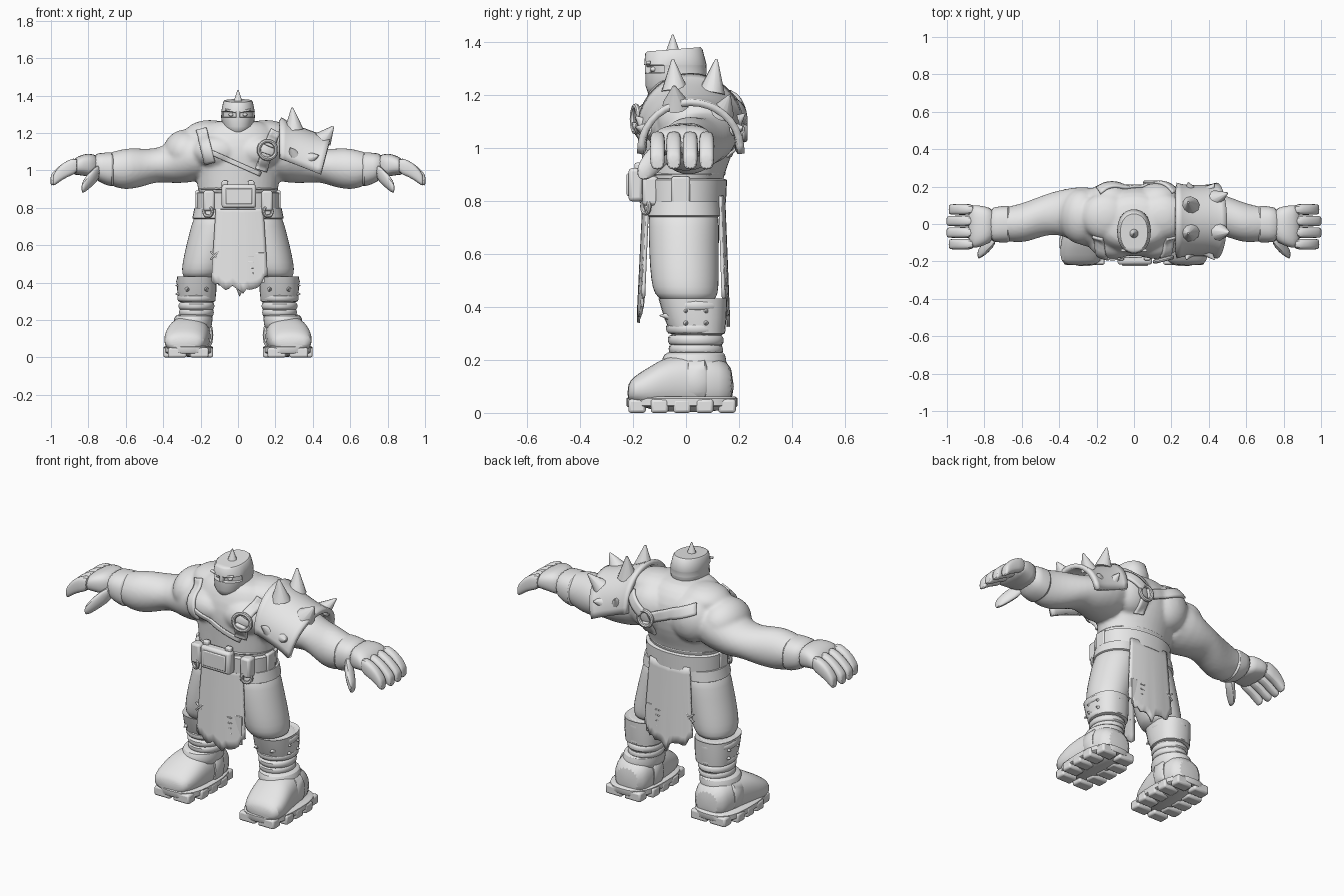
import bpy, bmesh, math, random
from mathutils import Vector, Matrix
from mathutils.bvhtree import BVHTree

random.seed(4)
cube = bpy.data.objects.get("Cube")
if cube:
    bpy.data.objects.remove(cube)

grey = bpy.data.materials.new("clay_grey")
grey.use_nodes = True
grey.diffuse_color = (0.8, 0.8, 0.8, 1)
for node in grey.node_tree.nodes:
    if node.type == 'BSDF_PRINCIPLED':
        node.inputs["Base Color"].default_value = grey.diffuse_color

SIDES = (("left", 1), ("right", -1))


def finish(bm, name, subsurf=0, bevel=0, thick=0):
    bmesh.ops.recalc_face_normals(bm, faces=bm.faces)
    mesh = bpy.data.meshes.new(name)
    bm.to_mesh(mesh)
    bm.free()
    mesh.shade_smooth()
    mesh.set_sharp_from_angle(angle=math.radians(42))
    mesh.materials.append(grey)
    obj = bpy.data.objects.new(name, mesh)
    bpy.context.collection.objects.link(obj)
    if thick:
        mod = obj.modifiers.new("thickness", 'SOLIDIFY')
        mod.thickness, mod.offset = thick, 0
    if bevel:
        mod = obj.modifiers.new("bevel", 'BEVEL')
        mod.width, mod.segments = bevel, 2
    if subsurf:
        mod = obj.modifiers.new("smooth", 'SUBSURF')
        mod.levels = mod.render_levels = subsurf
    return obj


def loft(bm, rings, axis='z', s=1, seg=20, power=2.0):
    """Skin superellipse rings: (along, centre a, centre b, radius a, radius b)."""
    loops = []
    for t, ca, cb, ra, rb in rings:
        loop = []
        for i in range(seg):
            c, d = math.cos(math.tau * i / seg), math.sin(math.tau * i / seg)
            a = ca + ra * math.copysign(abs(c) ** (2 / power), c)
            b = cb + rb * math.copysign(abs(d) ** (2 / power), d)
            p = {'x': (t, a, b), 'y': (a, t, b), 'z': (a, b, t)}[axis]
            loop.append(bm.verts.new((p[0] * s, p[1], p[2])))
        loops.append(loop)
    for lo, hi in zip(loops, loops[1:]):
        for i in range(seg):
            j = (i + 1) % seg
            bm.faces.new((lo[i], lo[j], hi[j], hi[i]))
    bm.faces.new(loops[0])
    bm.faces.new(loops[-1])


def part(name, rings, axis='z', s=1, subsurf=1, **shape):
    bm = bmesh.new()
    loft(bm, rings, axis, s, **shape)
    return finish(bm, name, subsurf)


def ball(bm, loc, size):
    m = Matrix.Translation(loc) @ Matrix.Diagonal((*size, 1))
    bmesh.ops.create_uvsphere(bm, u_segments=16, v_segments=10, radius=1, matrix=m)


def box(name, loc, size, bevel=0.01, turn=0):
    bm = bmesh.new()
    m = Matrix.Translation(loc) @ Matrix.Rotation(turn, 4, 'Y') @ Matrix.Diagonal((*size, 1))
    bmesh.ops.create_cube(bm, size=1, matrix=m)
    return finish(bm, name, bevel=bevel)


def spike(name, base, tip, radius):
    base, tip = Vector(base), Vector(tip)
    d = tip - base
    m = Matrix.Translation((base + tip) / 2) @ d.to_track_quat('Z', 'Y').to_matrix().to_4x4()
    bm = bmesh.new()
    bmesh.ops.create_cone(bm, cap_ends=True, segments=10, radius1=radius,
                          radius2=radius * 0.1, depth=d.length, matrix=m)
    return finish(bm, name)


def ring(name, loc, radius, tube, turn):
    bm = bmesh.new()
    prof = [bm.verts.new((radius + tube * math.cos(a), 0, tube * math.sin(a)))
            for a in (math.tau * i / 8 for i in range(8))]
    edges = [bm.edges.new((prof[i], prof[i - 1])) for i in range(8)]
    bmesh.ops.spin(bm, geom=prof + edges, cent=(0, 0, 0), axis=(0, 0, 1),
                   angle=math.tau, steps=24, use_merge=True)
    m = Matrix.Translation(loc) @ Matrix.Rotation(turn, 4, 'Z') @ Matrix.Rotation(math.pi / 2, 4, 'X')
    bmesh.ops.transform(bm, matrix=m, verts=bm.verts)
    return finish(bm, name)


def surface(obj):
    bpy.context.view_layer.update()
    return BVHTree.FromObject(obj, bpy.context.evaluated_depsgraph_get())


def grid(name, cols, rows, point, thick):
    bm = bmesh.new()
    v = [[bm.verts.new(point(i / cols, j / rows)) for j in range(rows + 1)] for i in range(cols + 1)]
    for i in range(cols):
        for j in range(rows):
            bm.faces.new((v[i][j], v[i + 1][j], v[i + 1][j + 1], v[i][j + 1]))
    return finish(bm, name, thick=thick)


# Muscular torso and arms, fused into one skin
bm = bmesh.new()
loft(bm, [(.76, 0, -.01, .2, .14), (.88, 0, -.015, .215, .15), (.98, 0, .005, .228, .175),
          (1.08, 0, .015, .25, .195), (1.17, 0, .015, .25, .18), (1.24, 0, .01, .2, .14),
          (1.27, 0, -.01, .11, .09)])
for side, s in SIDES:
    loft(bm, [(.13, .02, 1.09, .17, .14), (.28, .04, 1.075, .165, .145), (.36, .06, 1.04, .13, .11),
              (.43, .06, 1.03, .115, .09), (.5, .04, 1.015, .11, .1), (.57, .012, 1.01, .11, .113),
              (.64, 0, 1.005, .1, .106), (.7, 0, 1.01, .09, .08), (.76, 0, 1.02, .08, .065)], 'x', s)
    ball(bm, (s * .11, -.095, 1.1), (.14, .095, .09))   # chest
    ball(bm, (s * .15, .04, 1.195), (.14, .13, .075))   # neck muscle
    ball(bm, (s * .13, .125, 1.1), (.13, .1, .13))      # upper back
    ball(bm, (s * .28, .04, 1.1), (.125, .155, .12))    # shoulder
    ball(bm, (s * .43, .05, 1.04), (.1, .1, .08))       # upper arm
body = finish(bm, "body", subsurf=1)
mod = body.modifiers.new("fuse", 'REMESH')
mod.mode, mod.voxel_size, mod.use_smooth_shade = 'VOXEL', 0.011, True
mod = body.modifiers.new("soften", 'SMOOTH')
mod.factor, mod.iterations = 0.5, 4
skin = surface(body)

# Gloves and hands
for side, s in SIDES:
    part(side + "_glove_cuff", [(.66, 0, 1.005, .09, .08), (.67, 0, 1.005, .102, .096),
         (.72, -.002, 1.01, .096, .084), (.78, -.005, 1.025, .095, .068)], 'x', s, power=2.4)
    part(side + "_palm", [(.74, -.002, 1.018, .085, .064), (.8, -.01, 1.03, .105, .064),
         (.85, -.014, 1.028, .118, .052), (.89, -.014, 1.015, .112, .04)], 'x', s, power=2.8)
    for n in range(4):
        y = .078 - n * .062
        end = 1.003 - .012 * (n in (0, 3))
        part(f"{side}_finger_{n + 1}", [(.85, y, 1.03, .029, .045), (.91, y, 1.012, .03, .045),
             (.955, y, .982, .029, .044), (end - .01, y, .953, .028, .036), (end, y, .945, .023, .026)],
             'x', s, seg=12, power=3.2)
    part(side + "_thumb", [(.735, -.07, 1.0, .035, .045), (.78, -.115, .962, .042, .048),
         (.82, -.15, .92, .034, .04), (.838, -.165, .903, .024, .026)], 'x', s, seg=12, power=2.5)

# Helmet with recessed eye slit
bm = bmesh.new()
loft(bm, [(1.19, 0, -.05, .035, .07), (1.203, 0, -.048, .06, .094), (1.235, 0, -.044, .083, .109),
          (1.283, 0, -.038, .09, .116), (1.286, 0, -.038, .09, .116), (1.312, 0, -.039, .089, .116),
          (1.315, 0, -.04, .09, .118), (1.366, 0, -.046, .079, .108), (1.373, 0, -.046, .073, .1)],
     seg=36, power=2.2)
for v in bm.verts:
    if 1.284 < v.co.z < 1.314 and v.co.y < -.09:
        v.co.y += .022
    if v.co.z > 1.35:
        v.co.z += .08 * (v.co.y + .05)
finish(bm, "helmet")
part("neck", [(1.14, 0, -.01, .1, .1), (1.22, 0, -.02, .075, .08), (1.28, 0, -.02, .07, .08)])
spike("helmet_spike", (0, -.05, 1.36), (0, -.05, 1.43), .028)
box("nose_bar", (0, -.143, 1.3), (.02, .022, .04), .005)
for side, s in SIDES:
    bm = bmesh.new()
    ball(bm, (s * .037, -.122, 1.298), (.013, .014, .01))
    finish(bm, side + "_eye")
    box(side + "_brow", (s * .036, -.142, 1.318), (.07, .016, .012), .004, turn=s * -.2)

# Spiked shoulder plate arched over the left arm
def pad_point(u, v):
    a = math.pi * (1.04 * v - .02)
    flare = 1 + .07 * abs(2 * u - 1) ** 3
    x = .225 + .22 * u + .05 * u * math.sin(a)
    z = 1.075 - .085 * u + (.185 - .015 * u) * flare * math.sin(a)
    return (x, .018 - .178 * flare * math.cos(a), z)

pad = grid("shoulder_plate", 10, 18, pad_point, .026)
shell = surface(pad)
for n, (x, y, z, r) in enumerate([(.29, -.05, 1.335, .052), (.29, .115, 1.335, .052),
        (.51, -.045, 1.235, .052), (.5, .165, 1.2, .045), (.43, -.19, 1.08, .03),
        (.28, -.19, 1.12, .03), (.29, .222, 1.13, .03), (.43, .215, 1.08, .03)]):
    tip = Vector((x, y, z))
    aim = (Vector((.31 if x < .4 else .37, y * .65, 1.06)) - tip).normalized()
    base = shell.ray_cast(tip, aim)[0] or shell.find_nearest(tip)[0]
    spike(f"plate_spike_{n + 1}", base + aim * .02, tip, r)

# Straps lying on the chest and back
def strap(name, start, end, width, face, thick=.016):
    a, b = Vector(start), Vector(end)
    across = (b - a).orthogonal().normalized() * width

    def point(u, v):
        p = a.lerp(b, u) + across * (v - .5)
        origin = Vector((p.x, face * .5, p.y))
        hit = skin.ray_cast(origin, Vector((0, -face, 0)))[0] or skin.find_nearest(origin)[0]
        return hit + Vector((0, face * .005, 0))
    return grid(name, 16, 4, point, thick)

strap("chest_strap_right", (-.195, 1.22), (-.15, 1.04), .055, -1)
strap("chest_strap_diagonal", (-.15, 1.1), (.12, .98), .025, -1, .01)
strap("chest_strap_upper", (.165, 1.13), (.2, 1.21), .055, -1)
strap("chest_strap_tab", (.12, 1.0), (.15, 1.09), .055, -1, .03)
strap("back_strap_long", (-.19, 1.19), (.08, 1.08), .055, 1)
strap("back_strap_upper", (.12, 1.1), (.22, 1.17), .055, 1)
strap("back_strap_tab", (.1, .97), (.1, 1.05), .055, 1)
ring("chest_ring", (.158, -.19, 1.11), .048, .011, .25)
ring("back_ring", (.1, .222, 1.075), .042, .011, 0)

# Belt, buckle and hanging rings
part("belt", [(.79, 0, -.012, .213, .155), (.795, 0, -.012, .222, .163), (.88, 0, -.012, .224, .167),
              (.885, 0, -.012, .215, .155)], subsurf=0, seg=40, power=2.2)
part("belt_roll", [(.885, 0, -.01, .2, .15), (.9, 0, -.01, .22, .162), (.92, 0, -.005, .215, .16)], seg=32)
box("buckle", (.005, -.19, .862), (.185, .055, .126), .014)
box("buckle_plate", (.005, -.218, .862), (.14, .012, .085), .005)
for side, s in SIDES:
    box(side + "_belt_clasp", (s * .155, -.135, .838), (.06, .06, .11), .012)
    box(side + "_buckle_tab", (s * .07, -.18, .925), (.035, .03, .04), .008)
    box(side + "_hip_clasp", (s * .215, -.02, .838), (.025, .07, .11), .008)
    ring(side + "_belt_ring", (s * .16, -.152, .78), .026, .009, s * .5)

# Ragged cloths, front and back
for face, name, top, slope in ((-1, "front_cloth", .158, .022), (1, "back_cloth", .142, .018)):
    rag = [random.uniform(-.025, .025) for i in range(17)]

    def cloth(u, v):
        x = .008 + (2 * u - 1) * (.125 + .025 * v)
        low = .345 + .075 * abs(2 * u - 1) + rag[round(u * 16)]
        z = .82 + (low - .82) * v
        return (x, face * (top + slope * v - .8 * x * x), z)
    grid(name, 16, 10, cloth, .012)
    y = face * (top + slope * .7)
    box(name + "_patch", (.105, y - face * .008, .48), (.075, .009, .16), .003)
    for n in range(5):
        box(f"{name}_stitch_{n + 1}", (.068, y, .42 + n * .03), (.03, .008, .007), .002)
    for n in (-1, 1):
        box(f"{name}_cross_{n}", (-.125, y - face * .01, .545), (.065, .012, .01), .003, turn=n * .75)

# Trousers, shin guards and boots
for side, s in SIDES:
    part(side + "_trouser", [(.82, .1, -.01, .118, .135), (.7, .125, -.008, .128, .135),
         (.6, .153, -.008, .125, .133), (.5, .178, -.004, .122, .13), (.45, .19, 0, .112, .122),
         (.415, .2, .01, .088, .1)], s=s)
    part(side + "_hip_flap", [(.8, .108, -.008, .125, .135), (.745, .118, -.008, .126, .138),
         (.74, .118, -.008, .118, .13)], s=s, subsurf=0, seg=28)
    part(side + "_shin", [(.45, .21, .025, .09, .105), (.3, .218, .04, .09, .095),
         (.18, .225, .05, .088, .095)], s=s)
    part(side + "_shin_guard", [(.425, .22, .03, .088, .11), (.432, .22, .026, .105, .13),
         (.36, .22, .035, .105, .118), (.3, .22, .045, .098, .102), (.295, .22, .045, .085, .09)],
         s=s, subsurf=0, seg=28, power=2.4)
    for n, (z, r) in enumerate(((.405, .11), (.318, .104), (.275, .097), (.24, .094))):
        part(f"{side}_shin_band_{n + 1}", [(z - .024, .222, .038, r - .008, r), (z - .012, .222, .038, r, r + .01),
             (z + .012, .222, .036, r, r + .01), (z + .024, .222, .036, r - .008, r)], s=s, seg=24)
    for n in range(4):
        y, z = .075 * (n % 2), .34 + .045 * (n // 2)
        spike(f"{side}_shin_stud_{n + 1}", (s * .305, y, z), (s * .334, y, z), .016)
    for n, x in enumerate((.17, .27)):
        spike(f"{side}_front_stud_{n + 1}", (s * x, -.06, .365), (s * x, -.1, .368), .017)
    part(side + "_boot", [(-.222, .287, .075, .075, .03), (-.2, .285, .085, .108, .053),
         (-.13, .278, .095, .12, .084), (-.07, .268, .11, .118, .107), (.04, .255, .115, .112, .115),
         (.13, .25, .11, .106, .105), (.182, .25, .1, .075, .07)], 'y', s, power=2.4)
    part(side + "_boot_collar", [(.13, .248, .032, .108, .13), (.19, .242, .03, .106, .125),
         (.225, .236, .032, .102, .118), (.232, .232, .04, .088, .098)], s=s)
    part(side + "_boot_strap", [(.0, .252, .12, .114, .08), (.01, .252, .12, .12, .1),
         (.07, .252, .12, .118, .1), (.08, .252, .12, .112, .08)], 'y', s, subsurf=0, power=2.6)
    part(side + "_sole", [(.022, .266, -.015, .125, .205), (.028, .266, -.015, .132, .21),
         (.055, .266, -.015, .132, .21), (.062, .266, -.015, .122, .2)],
         s=s, subsurf=0, seg=36, power=2.8)
    for n in range(5):
        inset = .024 if n in (0, 4) else 0
        for k in (-1, 1):
            box(f"{side}_tread_{n + 1}_{k}", (s * (.266 + k * (.083 - inset)), n * .085 - .185, .026),
                (.1, .066, .052), .01)
